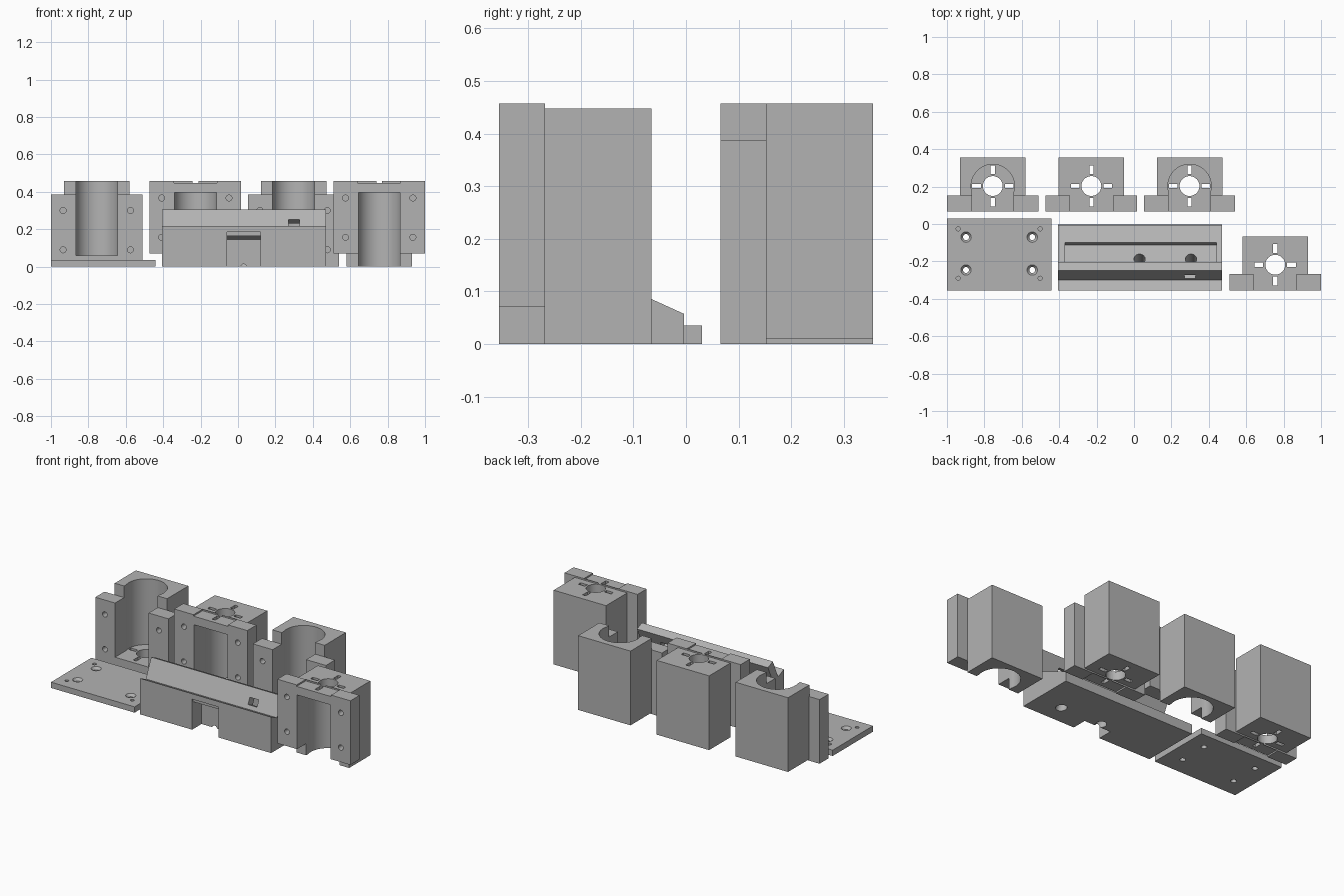
import bpy, bmesh, math
from mathutils import Matrix, Vector

old = bpy.data.objects.get("Cube")
if old:
    bpy.data.objects.remove(old, do_unlink=True)

grey = bpy.data.materials.new("plain grey")
grey.use_nodes = True
grey.diffuse_color = (0.45, 0.45, 0.45, 1)
grey.node_tree.nodes["Principled BSDF"].inputs["Base Color"].default_value = (0.45, 0.45, 0.45, 1)


def make(name, bm):
    bmesh.ops.recalc_face_normals(bm, faces=bm.faces)
    mesh = bpy.data.meshes.new(name)
    bm.to_mesh(mesh)
    bm.free()
    mesh.materials.append(grey)
    ob = bpy.data.objects.new(name, mesh)
    bpy.context.collection.objects.link(ob)
    return ob


def box(name, x0, x1, y0, y1, z0, z1):
    bm = bmesh.new()
    bmesh.ops.create_cube(bm, size=1)
    for v in bm.verts:
        v.co = ((x0 + x1) / 2 + v.co.x * (x1 - x0),
                (y0 + y1) / 2 + v.co.y * (y1 - y0),
                (z0 + z1) / 2 + v.co.z * (z1 - z0))
    return make(name, bm)


def rod(start, end, r1, r2=None, segments=48):
    """Round cutter between two points, optionally tapered."""
    a, b = Vector(start), Vector(end)
    turn = (b - a).to_track_quat('Z', 'Y').to_matrix().to_4x4()
    bm = bmesh.new()
    bmesh.ops.create_cone(bm, cap_ends=True, segments=segments, radius1=r1,
                          radius2=r1 if r2 is None else r2, depth=(b - a).length,
                          matrix=Matrix.Translation((a + b) / 2) @ turn)
    return make("cutter", bm)


def prism(name, outline, x0, x1):
    """Extrude a (y, z) outline along x."""
    bm = bmesh.new()
    face = bm.faces.new([bm.verts.new((x0, y, z)) for y, z in outline])
    grown = bmesh.ops.extrude_face_region(bm, geom=[face])["geom"]
    bmesh.ops.translate(bm, vec=(x1 - x0, 0, 0),
                        verts=[g for g in grown if isinstance(g, bmesh.types.BMVert)])
    return make(name, bm)


def combine(target, tool, mode='DIFFERENCE'):
    mod = target.modifiers.new("join", 'BOOLEAN')
    mod.operation, mod.object, mod.solver = mode, tool, 'EXACT'
    bpy.context.view_layer.objects.active = target
    bpy.ops.object.modifier_apply(modifier=mod.name)
    bpy.data.objects.remove(tool, do_unlink=True)


def smooth(ob):
    bpy.ops.object.select_all(action='DESELECT')
    ob.select_set(True)
    bpy.context.view_layer.objects.active = ob
    bpy.ops.object.shade_smooth_by_angle(angle=math.radians(30))


# Motor holder, built around its bore axis
HEIGHT = 0.457
holder = box("motor_holder", -0.175, 0.175, -0.0505, 0.152, 0.009, HEIGHT)
combine(holder, box("flange", -0.244, 0.244, -0.137, -0.05, 0, 0.387), 'UNION')
cutters = [
    box("cutter", -0.112, 0.112, -0.2, 0, 0.06, 0.6),       # front channel
    rod((0, 0, 0.06), (0, 0, 0.6), 0.116, segments=64),     # motor bore
    box("cutter", -0.115, 0.115, -0.2, -0.0505, -0.1, 0.009),  # end relief
    rod((0, 0, -0.1), (0, 0, 0.1), 0.053),                  # shaft hole
]
for side in (-1, 1):
    near, far = sorted((side * 0.064, side * 0.11))
    cutters.append(box("cutter", near, far, -0.011, 0.011, -0.1, 0.1))
    cutters.append(box("cutter", -0.011, 0.011, near, far, -0.1, 0.1))
    for z in (0.09, 0.3):
        cutters.append(rod((side * 0.18, -0.2, z), (side * 0.18, -0.05, z), 0.016, segments=24))
for c in cutters:
    combine(holder, c)
smooth(holder)

# Four copies, every other one upside down
spots = [("back_right_holder", -0.755, 0.203, False), ("back_middle_holder", -0.228, 0.203, True),
         ("back_left_holder", 0.297, 0.203, False), ("front_left_holder", 0.755, -0.218, True)]
for name, x, y, flipped in spots:
    ob = bpy.data.objects.new(name, holder.data)
    bpy.context.collection.objects.link(ob)
    ob.location = (x, y, HEIGHT if flipped else 0)
    ob.rotation_euler.y = math.pi if flipped else 0
bpy.data.objects.remove(holder, do_unlink=True)

# Mounting plate with countersunk screw holes and small blind holes
plate = box("mounting_plate", -1, -0.442, -0.355, 0.03, 0, 0.035)
for side in (-1, 1):
    for end in (-1, 1):
        x, y = -0.721 + side * 0.177, -0.158 + end * 0.088
        combine(plate, rod((x, y, -0.1), (x, y, 0.1), 0.016, segments=24))
        combine(plate, rod((x, y, 0.02), (x, y, 0.04), 0.016, 0.032, segments=24))
        x, y = -0.721 + side * 0.219, -0.158 + end * 0.132
        combine(plate, rod((x, y, 0.012), (x, y, 0.1), 0.011, segments=16))
smooth(plate)

# Sensor bracket: wedge with a fin square to its slope
LEFT, RIGHT = 0.47, -0.405
ALONG, OUT = Vector((0.91, -0.414)), Vector((0.414, 0.91))


def slope(u, v):
    """Point (y, z) at distance u down the slope and v above it."""
    return tuple(Vector((-0.355, 0.217)) + ALONG * u + OUT * v)


def slope_block(name, x0, x1, u0, u1, v0, v1):
    return prism(name, [slope(u0, v0), slope(u1, v0), slope(u1, v1), slope(u0, v1)], x0, x1)


bracket = prism("sensor_bracket", [
    (-0.355, 0), (-0.004, 0), slope(0.3857, 0), slope(0.11, 0),
    slope(0.11, 0.124), slope(0.06, 0.124), slope(0.06, 0), slope(0, 0)], RIGHT, LEFT)
combine(bracket, slope_block("cutter", -0.37, 0.44, 0.11, 0.28, -0.027, 0.05))  # shallow tray
combine(bracket, slope_block("cutter", 0.27, 0.33, 0.03, 0.13, 0.025, 0.066))   # fin slot
for x in (0.03, 0.305):
    a, b = slope(0.196, -0.3), slope(0.196, 0.02)
    combine(bracket, rod((x, *a), (x, *b), 0.03))
# Cable notch under the front edge
combine(bracket, prism("cutter", [
    (-0.4, -0.1), (-0.265, -0.1), (-0.265, 0.145), (-0.31, 0.165),
    (-0.345, 0.165), (-0.345, 0.184), (-0.4, 0.184)], -0.058, 0.12))
smooth(bracket)
